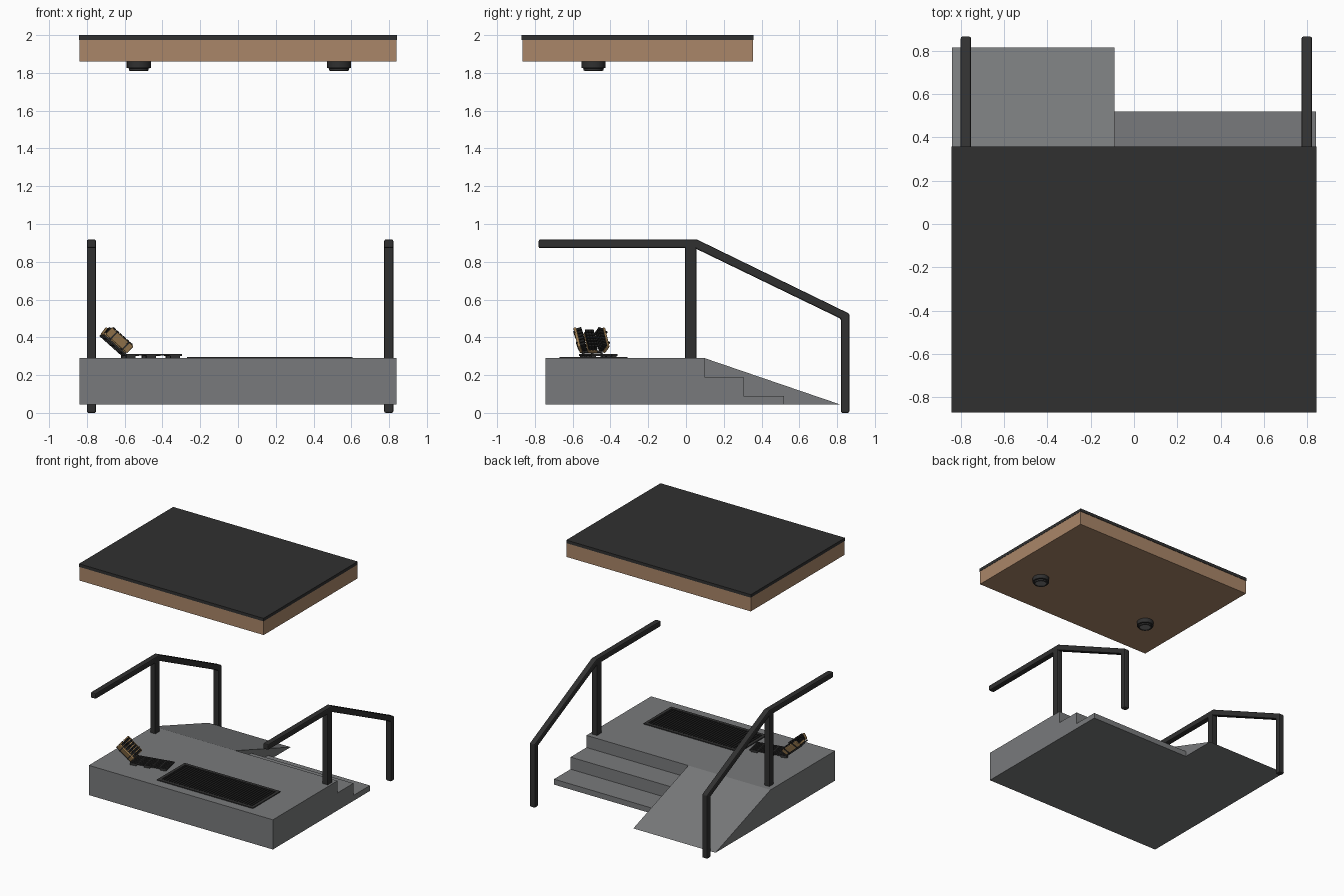
import bpy, bmesh
from math import radians
from mathutils import Matrix, Vector

if "Cube" in bpy.data.objects:
    bpy.data.objects.remove(bpy.data.objects["Cube"])


def material(name, rgb):
    m = bpy.data.materials.new(name)
    m.diffuse_color = (*rgb, 1)
    m.use_nodes = True
    m.node_tree.nodes["Principled BSDF"].inputs["Base Color"].default_value = m.diffuse_color
    return m


CONCRETE = material("concrete", (0.19, 0.195, 0.20))
DARK = material("dark_metal", (0.03, 0.03, 0.03))
RUBBER = material("rubber", (0.012, 0.012, 0.012))
WOOD = material("wood", (0.40, 0.24, 0.14))
BRUSHWOOD = material("brush_wood", (0.36, 0.22, 0.09))
LENS = material("lens", (0.2, 0.2, 0.2))


def finish(name, bm, mat, bevel=0.0, segments=2):
    bmesh.ops.recalc_face_normals(bm, faces=bm.faces)
    me = bpy.data.meshes.new(name)
    bm.to_mesh(me)
    bm.free()
    ob = bpy.data.objects.new(name, me)
    bpy.context.collection.objects.link(ob)
    me.materials.append(mat)
    if bevel:
        b = ob.modifiers.new("bevel", "BEVEL")
        b.width, b.segments = bevel, segments
    return ob


def add_box(bm, lo, hi, mtx=Matrix()):
    lo, hi = Vector(lo), Vector(hi)
    s = Matrix.Translation((lo + hi) / 2) @ Matrix.Diagonal((*(hi - lo), 1))
    bmesh.ops.create_cube(bm, size=1, matrix=mtx @ s)


def boxes(name, spans, mat, bevel=0.0, mtx=Matrix()):
    bm = bmesh.new()
    for lo, hi in spans:
        add_box(bm, lo, hi, mtx)
    return finish(name, bm, mat, bevel)


def extrude_yz(name, profile, x0, x1, mat, bevel=0.0):
    bm = bmesh.new()
    f = bm.faces.new([bm.verts.new((x0, y, z)) for y, z in profile])
    ext = bmesh.ops.extrude_face_region(bm, geom=[f])
    verts = [v for v in ext["geom"] if isinstance(v, bmesh.types.BMVert)]
    bmesh.ops.translate(bm, vec=(x1 - x0, 0, 0), verts=verts)
    return finish(name, bm, mat, bevel)


def lathe(name, profile, x, y, mat, n=32):
    bm = bmesh.new()
    vs = [bm.verts.new((x + r, y, z)) for r, z in profile]
    es = [bm.edges.new(p) for p in zip(vs, vs[1:])]
    bmesh.ops.spin(bm, geom=vs + es, cent=(x, y, 0), axis=(0, 0, 1),
                   angle=radians(360), steps=n, use_merge=True)
    bmesh.ops.remove_doubles(bm, verts=bm.verts, dist=1e-5)
    ob = finish(name, bm, mat)
    bpy.context.view_layer.objects.active = ob
    ob.select_set(True)
    bpy.ops.object.shade_smooth_by_angle(angle=radians(35))
    ob.select_set(False)
    return ob


# Canopy: wooden slab with dark roof sheet
boxes("canopy_body", [((-0.84, -0.865, 1.86), (0.84, 0.355, 1.975))], WOOD)
boxes("canopy_roof", [((-0.842, -0.87, 1.975), (0.842, 0.358, 2.0))], DARK)

# Ceiling lamps
for side, x in (("left", -0.525), ("right", 0.535)):
    lathe(f"{side}_lamp_housing", [(0, 1.862), (0.064, 1.862), (0.064, 1.826), (0.052, 1.824),
          (0.052, 1.812), (0.042, 1.81), (0.042, 1.818), (0, 1.818)], x, -0.49, DARK)
    lathe(f"{side}_lamp_lens", [(0, 1.82), (0.042, 1.82), (0.042, 1.814), (0, 1.813)], x, -0.49, LENS)

# Porch with steps on one side and a ramp on the other
base = 0.045
boxes("porch_landing", [((-0.84, -0.745, base), (0.84, 0.098, 0.29))], CONCRETE)
extrude_yz("steps", [(0.098, base), (0.52, base), (0.52, 0.09), (0.305, 0.09),
                     (0.305, 0.19), (0.098, 0.19)], -0.09, 0.84, CONCRETE)
extrude_yz("ramp", [(0.098, base), (0.815, base), (0.098, 0.29)], -0.84, -0.09, CONCRETE)

# Handrails, each a bent rail with two posts
rail = [(-0.78, 0.918), (0.058, 0.918), (0.865, 0.525), (0.865, 0), (0.82, 0),
        (0.82, 0.498), (0.047, 0.872), (-0.78, 0.872)]
for side, x in (("left", -0.776), ("right", 0.798)):
    extrude_yz(f"{side}_handrail", rail, x - 0.024, x + 0.024, DARK, 0.008)
    boxes(f"{side}_rail_post", [((x - 0.024, -0.005, 0.28), (x + 0.024, 0.055, 0.895))], DARK, 0.006)

# Doormat: border, thin pad and ribs
x0, x1, y0, y1, w = -0.27, 0.605, -0.67, -0.31, 0.025
boxes("mat_border", [((x0, y0, 0.288), (x1, y0 + w, 0.297)), ((x0, y1 - w, 0.288), (x1, y1, 0.297)),
                     ((x0, y0 + w, 0.288), (x0 + w, y1 - w, 0.297)),
                     ((x1 - w, y0 + w, 0.288), (x1, y1 - w, 0.297))], DARK)
boxes("mat_pad", [((x0 + w, y0 + w, 0.288), (x1 - w, y1 - w, 0.292))], RUBBER)
n = 36
pitch = (x1 - x0 - 2 * w) / n
boxes("mat_ribs", [((x0 + w + (i + 0.25) * pitch, y0 + w, 0.29),
                    (x0 + w + (i + 0.75) * pitch, y1 - w, 0.296)) for i in range(n)], RUBBER)

# Boot scraper: slatted grate on feet, turned a little on the landing
place = Matrix.Translation((-0.605, -0.495, 0.29)) @ Matrix.Rotation(radians(12), 4, 'Z')
L, W = 0.30, 0.072
slats = [((0, -W + i * 0.0225, 0.013), (L, -W + i * 0.0225 + 0.009, 0.022)) for i in range(7)]
slats += [((i * 0.058, -W, 0.011), (i * 0.058 + 0.009, W, 0.021)) for i in range(6)]
boxes("scraper_grate", slats, DARK, mtx=place)
boxes("scraper_feet", [((a, s * 0.055 - 0.012, 0), (a + 0.05, s * 0.055 + 0.012, 0.014))
                       for a in (0.0, 0.11, 0.24) for s in (-1, 1)], DARK, mtx=place)

# Raised end of the scraper: frame and three brushes, local x runs up the slope
tilt = place @ Matrix.Translation((0, 0, 0.012)) @ Matrix.Rotation(radians(180), 4, 'Z') \
    @ Matrix.Rotation(radians(-41), 4, 'Y')
boxes("brush_frame", [((0, s * 0.05 - 0.005, 0), (0.16, s * 0.05 + 0.005, 0.01)) for s in (-1, 0, 1)]
      + [((a, -0.055, 0), (a + 0.01, 0.055, 0.01)) for a in (0.02, 0.075, 0.13)], DARK, mtx=tilt)
for name, y, z, roll in (("floor", 0, 0.012, 0), ("left", -0.078, 0.035, -68), ("right", 0.078, 0.035, 68)):
    m = tilt @ Matrix.Translation((0, y, z)) @ Matrix.Rotation(radians(roll), 4, 'X')
    boxes(f"{name}_brush_back", [((0.005, -0.026, 0), (0.16, 0.026, 0.016))], BRUSHWOOD, 0.006, m)
    boxes(f"{name}_brush_bristles", [((0.012 + i * 0.024, j * 0.016 - 0.007, 0.014),
          (0.030 + i * 0.024, j * 0.016 + 0.007, 0.042)) for i in range(6) for j in (-1, 0, 1)], RUBBER, 0, m)
    # strap bands holding each brush
    boxes(f"{name}_brush_straps", [((a, -0.029, -0.004), (a + 0.008, 0.029, 0.006))
                                   for a in (0.035, 0.12)], DARK, 0, m)
